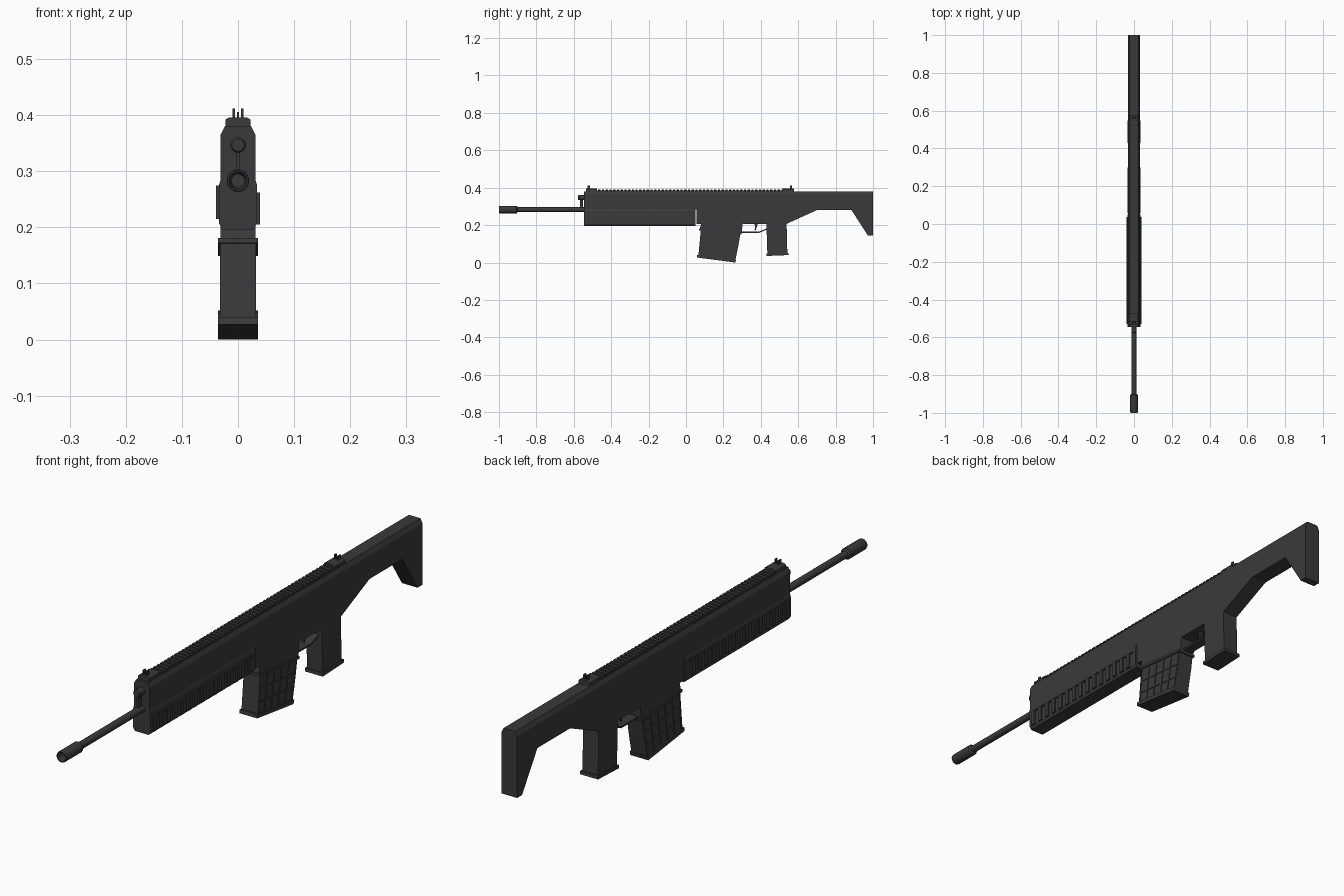
import bpy, bmesh, math
from mathutils import Vector

if "Cube" in bpy.data.objects:
    bpy.data.objects.remove(bpy.data.objects["Cube"])

mat = bpy.data.materials.new("dark_grey")
mat.diffuse_color = (0.042, 0.042, 0.042, 1)
mat.use_nodes = True
mat.node_tree.nodes["Principled BSDF"].inputs["Base Color"].default_value = mat.diffuse_color


def finish(name, bm):
    bmesh.ops.recalc_face_normals(bm, faces=bm.faces[:])
    me = bpy.data.meshes.new(name)
    bm.to_mesh(me)
    bm.free()
    ob = bpy.data.objects.new(name, me)
    ob.data.materials.append(mat)
    bpy.context.collection.objects.link(ob)
    return ob


def extrude(bm, pts, offset):
    f = bm.faces.new([bm.verts.new(p) for p in pts])
    r = bmesh.ops.extrude_face_region(bm, geom=[f])
    vs = [v for v in r["geom"] if isinstance(v, bmesh.types.BMVert)]
    bmesh.ops.translate(bm, verts=vs, vec=Vector(offset))


def side_profiles(name, profiles, hw):
    """(y, z) outlines extruded across the width."""
    bm = bmesh.new()
    for prof in profiles:
        extrude(bm, [(-hw, y, z) for y, z in prof], (2 * hw, 0, 0))
    return finish(name, bm)


def section(name, half, spans):
    """Symmetric (x, z) half outline swept along y spans."""
    full = half + [(-x, z) for x, z in reversed(half)]
    bm = bmesh.new()
    for y0, y1 in spans:
        extrude(bm, [(x, y0, z) for x, z in full], (0, y1 - y0, 0))
    return finish(name, bm)


def rect(y0, y1, z0, z1):
    return [(y0, z0), (y1, z0), (y1, z1), (y0, z1)]


def turned(name, prof, zc, n=16):
    """(radius, y) outline spun around a y axis at height zc."""
    bm = bmesh.new()
    rings = [[bm.verts.new((r * math.cos(2 * math.pi * i / n), y,
                            zc + r * math.sin(2 * math.pi * i / n)))
              for i in range(n)] for r, y in prof]
    for a, b in zip(rings, rings[1:]):
        for i in range(n):
            bm.faces.new((a[i], a[(i + 1) % n], b[(i + 1) % n], b[i]))
    bm.faces.new(rings[0])
    bm.faces.new(rings[-1])
    ob = finish(name, bm)
    bpy.context.view_layer.objects.active = ob
    ob.select_set(True)
    bpy.ops.object.shade_smooth_by_angle(angle=math.radians(35))
    ob.select_set(False)
    return ob


# Receiver, grip and stock in one outline, with a chamfered top
side_profiles("receiver_and_stock", [[
    (-0.545, 0.365), (-0.545, 0.283), (0.055, 0.283), (0.055, 0.207),
    (0.08, 0.205), (0.073, 0.178), (0.297, 0.155), (0.303, 0.205),
    (0.43, 0.205), (0.435, 0.045), (0.542, 0.047), (0.538, 0.207),
    (0.70, 0.28), (0.885, 0.28), (0.972, 0.145), (1.0, 0.145), (1.0, 0.365)]], 0.031)
section("top_chamfer", [(0.031, 0.365), (0.023, 0.381)], [(-0.545, 1.0)])

# Toothed top rail
section("rail_base", [(0.02, 0.379), (0.02, 0.384)], [(-0.535, 0.57)])
section("rail_teeth", [(0.02, 0.382), (0.023, 0.385), (0.021, 0.39)],
        [(-0.53 + 0.02 * i, -0.518 + 0.02 * i) for i in range(54)])

# Handguard with recessed ribbed side panels
section("handguard", [(0.027, 0.196), (0.034, 0.207), (0.034, 0.275), (0.031, 0.285)],
        [(-0.545, 0.05)])
bm = bmesh.new()
for sx, z0, z1 in ((1, 0.205, 0.262), (-1, 0.215, 0.275)):
    outlines = [rect(-0.53 + 0.038 * i, -0.513 + 0.038 * i, z0, z1) for i in range(15)]
    outlines += [rect(-0.53, 0.036, z1 - 0.005, z1)]
    for o in outlines:
        extrude(bm, [(sx * 0.033, y, z) for y, z in o], (sx * 0.006, 0, 0))
finish("handguard_ribs", bm)

# Barrel with hollow muzzle
turned("barrel", [(0.013, -0.91), (0.013, -0.5)], 0.283)
turned("muzzle", [(0.012, -0.93), (0.016, -1.0), (0.019, -1.0), (0.02, -0.995),
                  (0.02, -0.905), (0.013, -0.9)], 0.283)

# Gas plug above the barrel and its post
turned("gas_plug", [(0.011, -0.577), (0.014, -0.573), (0.014, -0.54)], 0.347)
side_profiles("gas_post", [rect(-0.568, -0.552, 0.29, 0.345)], 0.004)

# Magazine: body, well lip, floor plate and raised ribs
FRONT = [(0.080, 0.18), (0.066, 0.035)]
REAR = [(0.292, 0.16), (0.28, 0.09), (0.264, 0.012)]


def mag_point(u, t):
    """Point on the magazine side: u front to back, t top to bottom."""
    a = Vector(FRONT[0]).lerp(Vector(FRONT[1]), t)
    if t < 0.5:
        b = Vector(REAR[0]).lerp(Vector(REAR[1]), t * 2)
    else:
        b = Vector(REAR[1]).lerp(Vector(REAR[2]), t * 2 - 1)
    return tuple(a.lerp(b, u))


side_profiles("magazine", [FRONT + REAR[::-1]], 0.030)
ribs = []
for i in range(6):
    u = i * 0.195
    ribs.append([mag_point(u + du, t) for du, t in
                 ((0, 0), (0, 0.5), (0, 1), (0.02, 1), (0.02, 0.5), (0.02, 0))])
for t in (0.38, 0.7):
    ribs.append([mag_point(u, t + dt) for u, dt in ((0, 0), (1, 0), (1, 0.03), (0, 0.03))])
side_profiles("magazine_ribs", ribs, 0.0325)
side_profiles("magazine_well_lip", [[(0.071, 0.181), (0.298, 0.158), (0.296, 0.149),
                                     (0.070, 0.172)]], 0.0355)
side_profiles("magazine_floor_plate", [[(0.060, 0.040), (0.268, 0.014), (0.264, 0.0),
                                        (0.058, 0.027)]], 0.0355)

# Grip floor plate
side_profiles("grip_plate", [[(0.430, 0.047), (0.548, 0.052), (0.549, 0.040),
                              (0.429, 0.035)]], 0.0355)

# Trigger guard and trigger
side_profiles("trigger_guard", [[(0.29, 0.165), (0.39, 0.165), (0.434, 0.183),
                                 (0.434, 0.177), (0.392, 0.159), (0.29, 0.159)]], 0.018)
side_profiles("trigger", [[(0.365, 0.21), (0.385, 0.21), (0.378, 0.19), (0.372, 0.172),
                           (0.367, 0.172), (0.370, 0.19)]], 0.004)

# Iron sights: base, two ears and a centre post
for name, y in (("front_sight", -0.52), ("rear_sight", 0.562)):
    s = 1 if y < 0 else -1
    lo, hi = sorted((y - s * 0.015, y + s * 0.045))
    section(name + "_base", [(0.022, 0.38), (0.022, 0.392), (0.016, 0.396)], [(lo, hi)])
    bm = bmesh.new()
    for x, w, top in ((-0.0075, 0.002, 0.412), (0.0075, 0.002, 0.412), (0, 0.0015, 0.406)):
        extrude(bm, [(x - w, yy, z) for yy, z in rect(y - 0.006, y + 0.006, 0.392, top)],
                (2 * w, 0, 0))
    finish(name + "_posts", bm)
